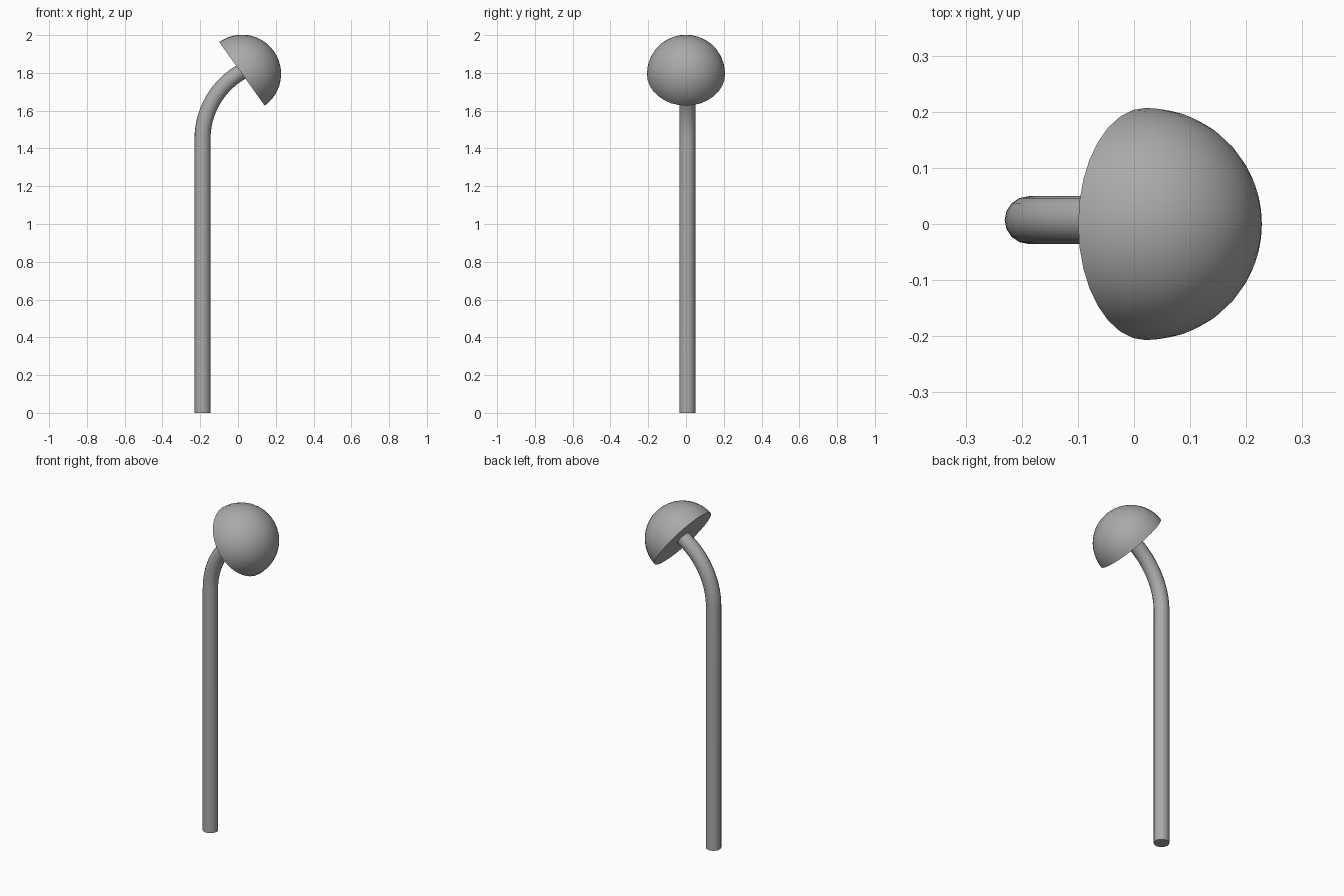
import bpy, bmesh
from math import sin, cos, radians
from mathutils import Matrix, Vector

cube = bpy.data.objects.get("Cube")
if cube:
    bpy.data.objects.remove(cube, do_unlink=True)

# Single grey finish
grey = bpy.data.materials.new("plain_grey")
grey.use_nodes = True
colour = (0.4, 0.4, 0.4, 1)
grey.diffuse_color = colour
grey.node_tree.nodes["Principled BSDF"].inputs["Base Color"].default_value = colour


def finish(obj):
    """Apply the material and smooth everything but the sharp rims."""
    obj.data.materials.clear()
    obj.data.materials.append(grey)
    bpy.ops.object.select_all(action="DESELECT")
    obj.select_set(True)
    bpy.context.view_layer.objects.active = obj
    if obj.type == "CURVE":
        bpy.ops.object.convert(target="MESH")
    bpy.ops.object.shade_smooth_by_angle(angle=radians(35))


# Stem: straight post that bends over into the cap
POST_X, POST_Y, BEND_Z, BEND_R, STEPS = -0.188, 0.007, 1.45, 0.41, 16
path = [Vector((POST_X, POST_Y, 0))]
for i in range(STEPS + 1):
    a = radians(62) * i / STEPS
    path.append(Vector((POST_X + BEND_R * (1 - cos(a)), POST_Y, BEND_Z + BEND_R * sin(a))))
path.append(path[-1] + (path[-1] - path[-2]).normalized() * 0.03)

curve = bpy.data.curves.new("stem", "CURVE")
curve.dimensions = "3D"
curve.bevel_depth = 0.0425
curve.bevel_resolution = 6
curve.use_fill_caps = True
spline = curve.splines.new("POLY")
spline.points.add(len(path) - 1)
for point, co in zip(spline.points, path):
    point.co = (*co, 1)
stem = bpy.data.objects.new("stem", curve)
bpy.context.collection.objects.link(stem)
finish(stem)

# Cap: closed half ball tilted away from the stem
bm = bmesh.new()
bmesh.ops.create_uvsphere(bm, u_segments=32, v_segments=24, radius=0.207)
cut = bmesh.ops.bisect_plane(bm, geom=bm.verts[:] + bm.edges[:] + bm.faces[:], dist=1e-5,
                             plane_co=(0, 0, 0), plane_no=(0, 0, -1), clear_outer=True)
bmesh.ops.holes_fill(bm, edges=[e for e in bm.edges if e.is_boundary], sides=0)
bmesh.ops.recalc_face_normals(bm, faces=bm.faces[:])
bm.transform(Matrix.Translation((0.021, 0, 1.795)) @ Matrix.Rotation(radians(54.4), 4, "Y"))
mesh = bpy.data.meshes.new("cap")
bm.to_mesh(mesh)
bm.free()
cap = bpy.data.objects.new("cap", mesh)
bpy.context.collection.objects.link(cap)
finish(cap)
